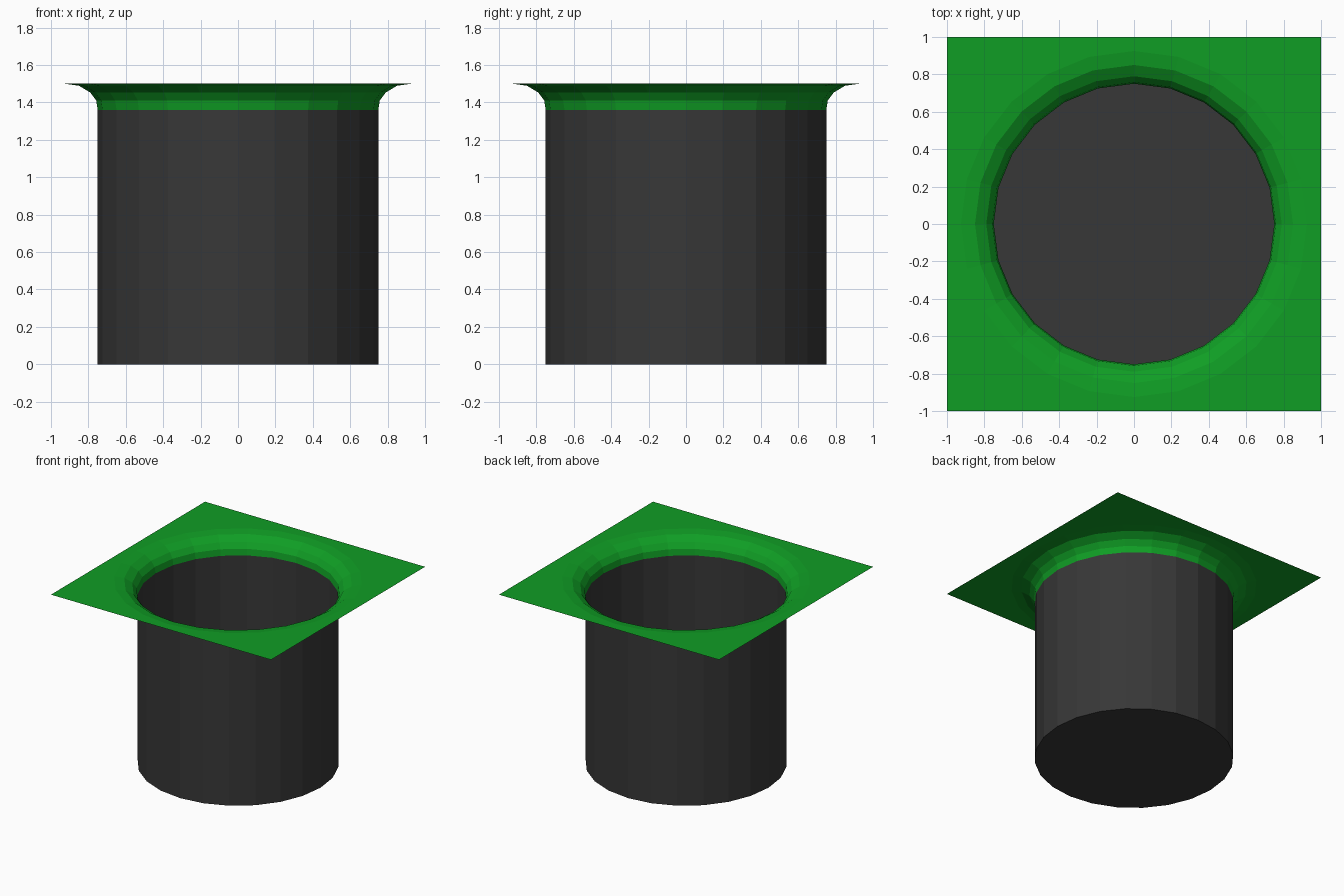
import bpy, bmesh, math

if "Cube" in bpy.data.objects:
    bpy.data.objects.remove(bpy.data.objects["Cube"])

SIDES = 24


def material(name, rgb):
    m = bpy.data.materials.new(name)
    m.diffuse_color = (*rgb, 1)
    m.use_nodes = True
    m.node_tree.nodes["Principled BSDF"].inputs["Base Color"].default_value = m.diffuse_color
    return m


def ring(bm, r, z, square=False):
    verts = []
    for i in range(SIDES):
        a = 2 * math.pi * i / SIDES
        c, s = math.cos(a), math.sin(a)
        k = r / max(abs(c), abs(s)) if square else r
        verts.append(bm.verts.new((c * k, s * k, z)))
    return verts


def bridge(bm, a, b):
    for i in range(SIDES):
        j = (i + 1) % SIDES
        bm.faces.new((a[i], a[j], b[j], b[i]))


def finish(bm, name, mat):
    me = bpy.data.meshes.new(name)
    bm.to_mesh(me)
    bm.free()
    me.materials.append(mat)
    bpy.context.collection.objects.link(bpy.data.objects.new(name, me))


green = material("grass green", (0.005, 0.34, 0.018))
grey = material("dark grey", (0.039, 0.039, 0.039))

# Grass tile: rounded lip flaring out to a flat square sheet
bm = bmesh.new()
profile = [(0.75, 1.36), (0.758, 1.41), (0.79, 1.453), (0.85, 1.489), (0.925, 1.5)]
rings = [ring(bm, r, z) for r, z in profile]
rings.append(ring(bm, 1.0, 1.5, square=True))
for inner, outer in zip(rings, rings[1:]):
    bridge(bm, outer, inner)
bm.normal_update()
for f in bm.faces:
    if f.normal.z < 0:
        f.normal_flip()
finish(bm, "grass_tile", green)

# Cup: open-topped thin wall with a floor
bm = bmesh.new()
bottom, top = ring(bm, 0.75, 0), ring(bm, 0.75, 1.36)
bridge(bm, top, bottom)
bm.faces.new(bottom)
finish(bm, "hole_cup", grey)
